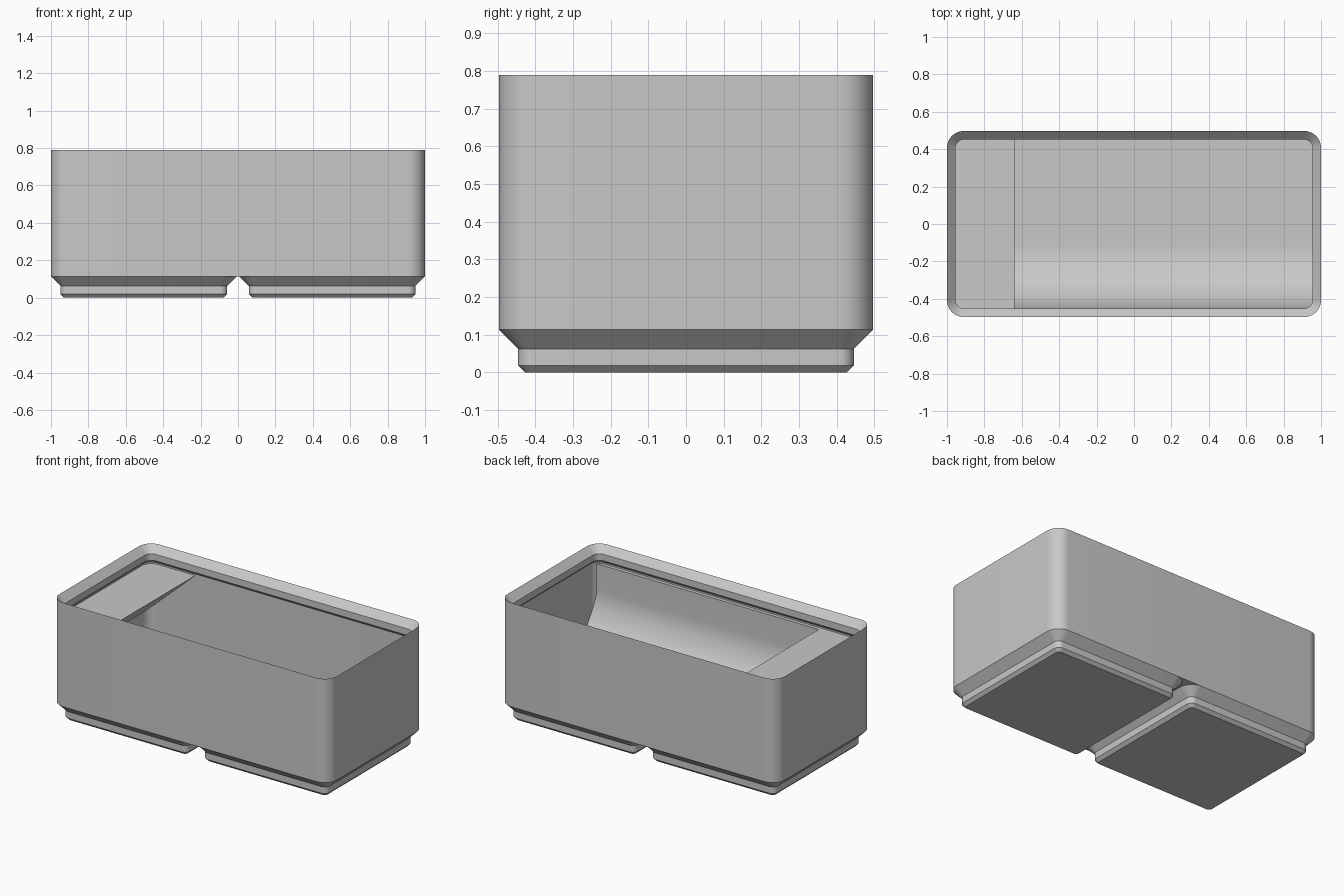
import bpy, bmesh
from math import sin, cos, pi, radians

cube = bpy.data.objects.get("Cube")
if cube:
    bpy.data.objects.remove(cube, do_unlink=True)

GREY = (0.58, 0.58, 0.58, 1)
grey = bpy.data.materials.new("plain_grey")
grey.use_nodes = True
grey.diffuse_color = GREY
grey.node_tree.nodes["Principled BSDF"].inputs["Base Color"].default_value = GREY

HX, HY, R = 1.0, 0.497, 0.09      # outer half sizes and corner radius
WALL, LIP = 0.023, 0.0455         # wall and lip thickness
TOP, BASE, FLOOR, DECK = 0.79, 0.114, 0.168, 0.67


def finish(name, bm):
    bmesh.ops.recalc_face_normals(bm, faces=bm.faces)
    mesh = bpy.data.meshes.new(name)
    bm.to_mesh(mesh)
    bm.free()
    mesh.materials.append(grey)
    obj = bpy.data.objects.new(name, mesh)
    bpy.context.collection.objects.link(obj)
    return obj


def activate(obj):
    bpy.ops.object.select_all(action='DESELECT')
    obj.select_set(True)
    bpy.context.view_layer.objects.active = obj


def smooth(obj):
    activate(obj)
    bpy.ops.object.shade_smooth_by_angle(angle=radians(30))


def ring(bm, hx, hy, r, z, cx=0, steps=10):
    """Rounded rectangle of vertices."""
    verts = []
    for q, (sx, sy) in enumerate([(1, 1), (-1, 1), (-1, -1), (1, -1)]):
        for i in range(steps + 1):
            a = (q + i / steps) * pi / 2
            verts.append(bm.verts.new((cx + sx * (hx - r) + r * cos(a),
                                       sy * (hy - r) + r * sin(a), z)))
    return verts


def loft(name, hx, hy, profile, cx=0):
    """Stack rounded rectangles; profile holds (inset, corner radius, z)."""
    bm = bmesh.new()
    rings = [ring(bm, hx - d, hy - d, r, z, cx) for d, r, z in profile]
    for a, b in zip(rings, rings[1:]):
        n = len(a)
        for i in range(n):
            j = (i + 1) % n
            bm.faces.new((a[i], a[j], b[j], b[i]))
    bm.faces.new(rings[0])
    bm.faces.new(rings[-1])
    return finish(name, bm)


def prism(name, section, place, lo, hi):
    """Extrude a section between lo and hi; place maps (u, z, t) to 3D."""
    bm = bmesh.new()
    ends = [[bm.verts.new(place(u, z, t)) for u, z in section] for t in (lo, hi)]
    n = len(section)
    for i in range(n):
        j = (i + 1) % n
        bm.faces.new((ends[0][i], ends[0][j], ends[1][j], ends[1][i]))
    for end in ends:
        bm.faces.new(end)
    return finish(name, bm)


# Bin body: outer wall, stacking lip with undercut, inner wall, floor
smooth(loft("bin_body", HX, HY, [
    (0, R, BASE), (0, R, TOP),
    (LIP, R - LIP, TOP - LIP), (LIP, R - LIP, 0.702),
    (WALL, R - WALL, 0.68), (WALL, R - WALL, FLOOR)]))

# Two stepped feet
for side, cx in (("left", 0.503), ("right", -0.503)):
    smooth(loft(side + "_foot", HY, HY, [
        (0.0705, 0.02, 0), (0.0515, 0.038, 0.019),
        (0.0515, 0.038, 0.062), (0, R, BASE)], cx))

# Helper that trims the inserts to the rounded cavity
cavity = loft("cavity_helper", HX, HY, [(WALL - 0.003, 0.07, 0.1),
                                        (WALL - 0.003, 0.07, 0.75)])
cavity.hide_render = True

# Label shelf on one end, with a sloping underside
shelf = prism("label_shelf", [(-0.99, DECK), (-0.64, DECK), (-0.99, DECK - 0.32)],
              lambda u, z, t: (u, t, z), -HY, HY)

# Curved scoop along the front wall
radius, y0 = 0.335, -HY + LIP
arc = [(y0 + radius * (1 - cos(a)), FLOOR + radius * (1 - sin(a)))
       for a in (i * pi / 48 for i in range(25))]
section = [(-HY, DECK), (y0, DECK)] + arc + [(y0 + radius, 0.15), (-HY, 0.15)]
scoop = prism("front_scoop", section, lambda u, z, t: (t, u, z), -HX, HX)

for part in (shelf, scoop):
    trim = part.modifiers.new("trim", 'BOOLEAN')
    trim.operation = 'INTERSECT'
    trim.solver = 'EXACT'
    trim.object = cavity
    activate(part)
    bpy.ops.object.modifier_apply(modifier="trim")
    smooth(part)

bpy.data.objects.remove(cavity, do_unlink=True)
